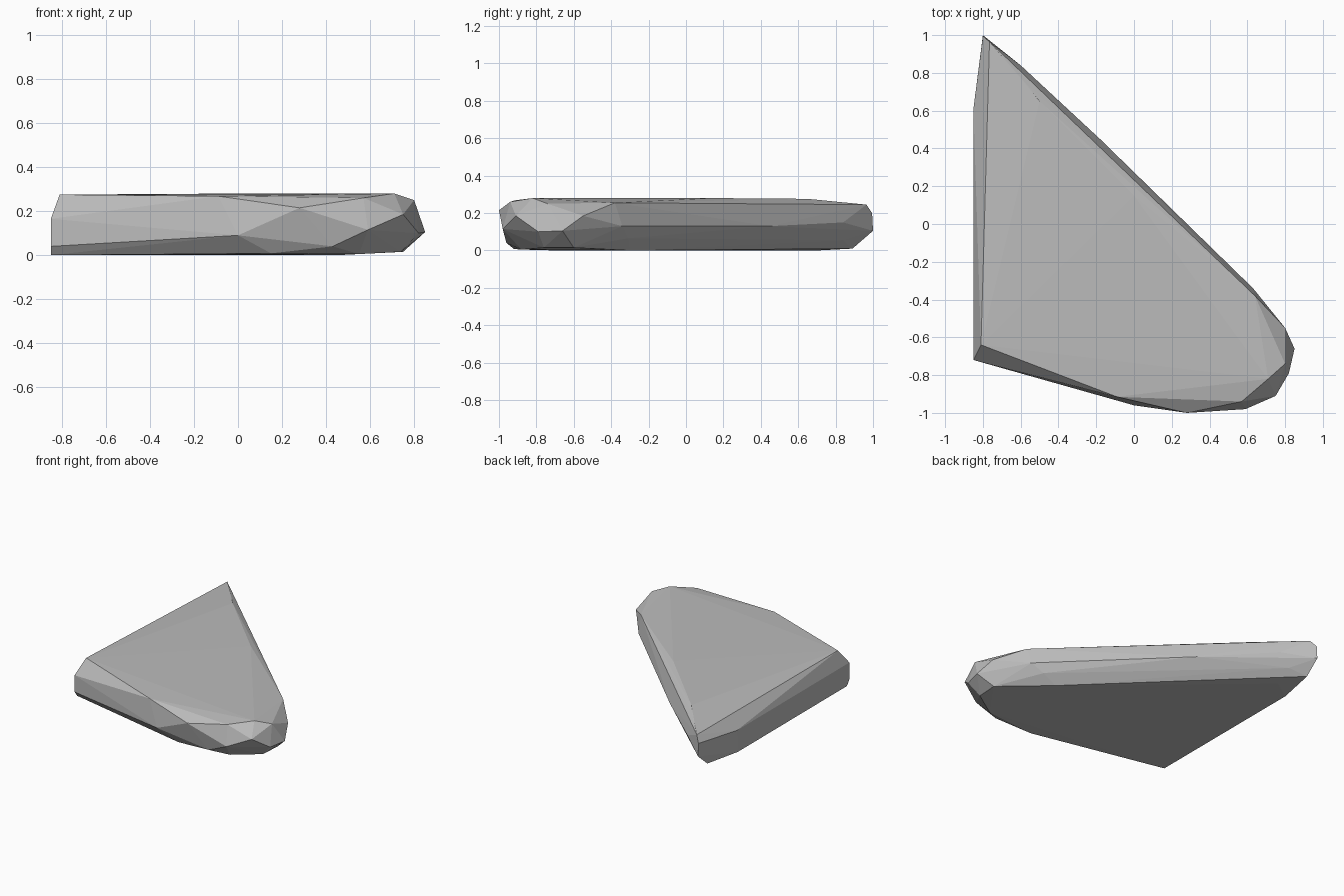
import bpy, bmesh

# Stone colour
mat = bpy.data.materials.new("stone grey")
mat.diffuse_color = (0.5, 0.5, 0.5, 1)

# Corner points of the chipped slab: top rim, girdle, then underside
TOP = [(-.81, -.64, .275), (-.765, .965, .245), (-.57, .74, .265), (-.5, .65, .276),
       (.0, .15, .28), (.64, -.38, .255), (.80, -.74, .25), (.71, -.82, .28),
       (.57, -.94, .26), (.28, -1.0, .215), (-.09, -.915, .268)]
GIRDLE = [(-.85, -.72, .165), (-.85, -.72, .04), (-.85, .61, .165), (-.8, 1.0, .105),
          (-.8, .995, .2), (-.6, .84, .15), (-.18, .45, .13), (.2, .07, .13), (.63, -.34, .13),
          (.80, -.55, .185), (.85, -.66, .105), (.82, -.79, .1), (.75, -.91, .185),
          (.59, -.98, .115), (.43, -.96, .04), (0, -.96, .09)]
BOTTOM = [(-.85, -.69, 0), (-.85, .6, 0), (-.8, .89, .01), (-.68, .84, .055),
          (.55, -.31, .065), (.75, -.6, .015), (.74, -.76, .015), (.55, -.88, .005),
          (.15, -.92, .008), (.45, -.3, 0), (-.7, .7, 0)]

# Faceted slab as the hull of its corners
bm = bmesh.new()
for p in TOP + GIRDLE + BOTTOM:
    bm.verts.new(p)
res = bmesh.ops.convex_hull(bm, input=bm.verts)
loose = [v for v in bm.verts if not v.link_faces]
bmesh.ops.delete(bm, geom=loose, context='VERTS')
bmesh.ops.recalc_face_normals(bm, faces=bm.faces)
me = bpy.data.meshes.new("stone_slab")
bm.to_mesh(me)
bm.free()
me.materials.append(mat)
slab = bpy.data.objects.new("stone_slab", me)
bpy.context.collection.objects.link(slab)
